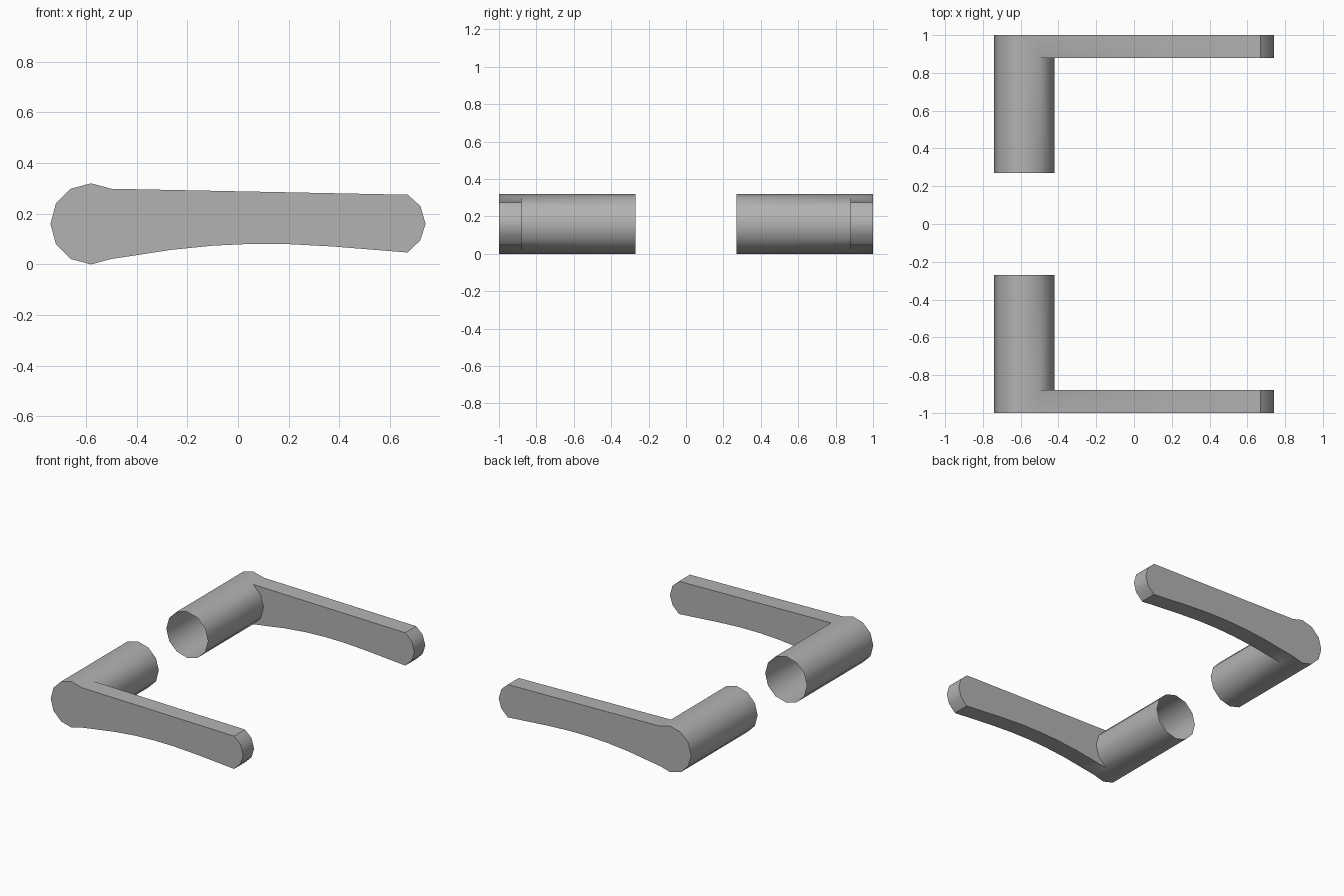
import bpy, bmesh
from math import sin, cos, radians

cube = bpy.data.objects.get("Cube")
if cube:
    bpy.data.objects.remove(cube)

metal = bpy.data.materials.new("satin grey")
metal.use_nodes = True
grey = (0.45, 0.45, 0.45, 1)
metal.diffuse_color = grey
metal.node_tree.nodes["Principled BSDF"].inputs["Base Color"].default_value = grey

R, CX, CZ = 0.16, -0.58, 0.16              # round neck
INNER, PLATE, OUTER = 0.27, 0.88, 1.0      # depths along y

# Neck ring, counter-clockwise from the lower lever joint (-60 degrees)
ring = [(CX + R * cos(radians(a)), CZ + R * sin(radians(a)))
        for a in range(-60, 300, 30)]
JOIN = 4                                   # index of the upper joint

# Grip outline between the lower and upper joints
grip = [(-0.39, 0.038), (-0.26, 0.058), (-0.1, 0.074), (0.05, 0.081),
        (0.2, 0.08), (0.37, 0.071), (0.67, 0.047), (0.72, 0.096),
        (0.74, 0.16), (0.72, 0.23), (0.67, 0.275)]


def lever_handle(name, side):
    bm = bmesh.new()

    def loop(points, y):
        return [bm.verts.new((x, side * y, z)) for x, z in points]

    def strip(a, b):
        for i in range(len(a) - 1):
            bm.faces.new((a[i], a[i + 1], b[i + 1], b[i]))

    # Hollow neck, open at its inner end
    neck_in = loop(ring, INNER)
    neck_out = loop(ring, PLATE)
    strip(neck_in + neck_in[:1], neck_out + neck_out[:1])

    # Rounded back of the neck at plate depth, carried round into the grip
    back = neck_out[JOIN:] + neck_out[:1]
    near = back + loop(grip, PLATE)
    far = loop(ring[JOIN:] + ring[:1] + grip, OUTER)
    strip(near + near[:1], far + far[:1])

    # Outer face, and inner face notched round the neck
    bm.faces.new(far)
    bm.faces.new(neck_out[:JOIN + 1] + near[:len(back) - 1:-1])

    bmesh.ops.recalc_face_normals(bm, faces=bm.faces[:])
    mesh = bpy.data.meshes.new(name)
    bm.to_mesh(mesh)
    bm.free()
    mesh.materials.append(metal)
    obj = bpy.data.objects.new(name, mesh)
    bpy.context.collection.objects.link(obj)
    bpy.ops.object.select_all(action='DESELECT')
    obj.select_set(True)
    bpy.context.view_layer.objects.active = obj
    bpy.ops.object.shade_smooth_by_angle(angle=radians(36))


lever_handle("front_lever_handle", -1)
lever_handle("back_lever_handle", 1)
